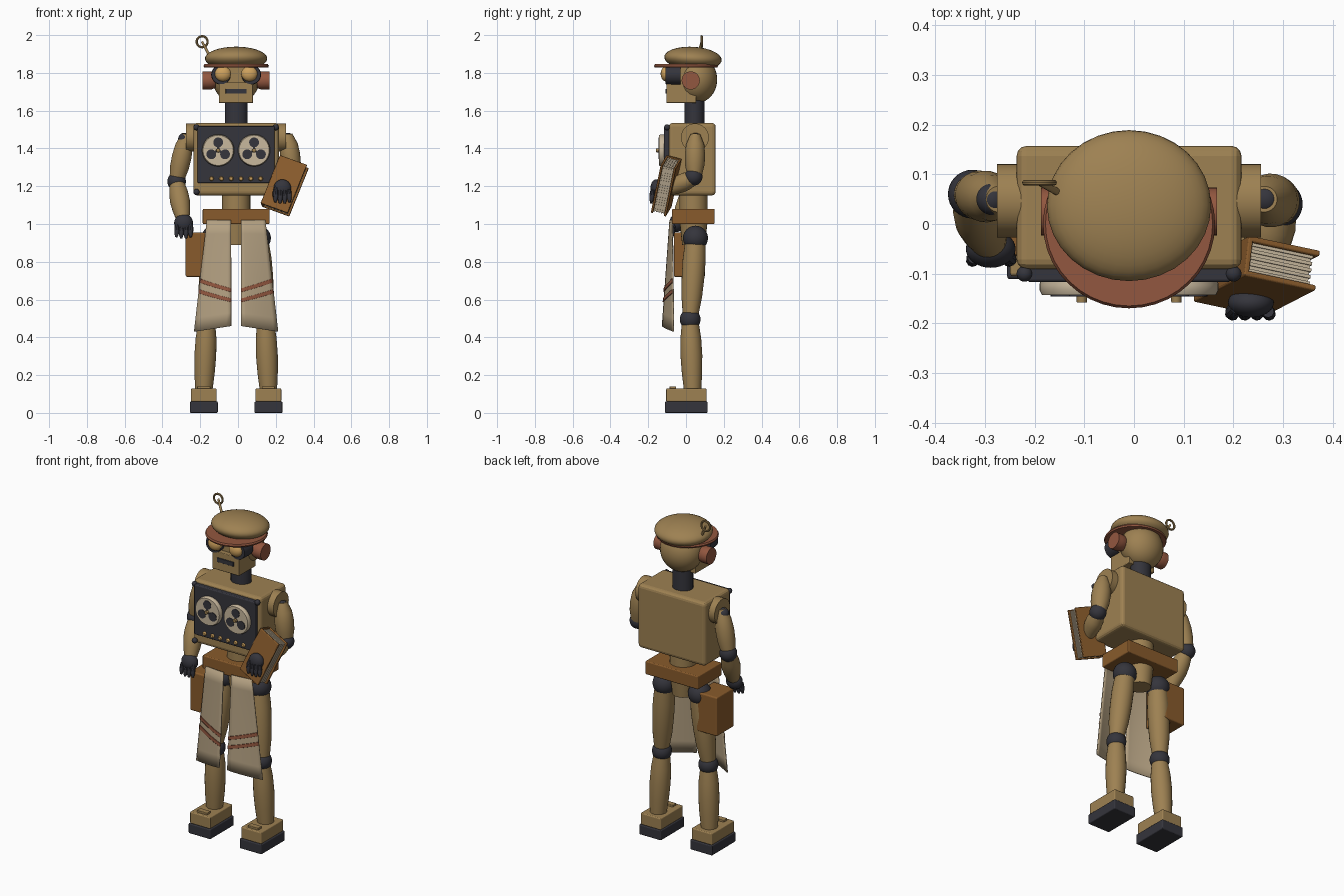
import bpy, bmesh, math
from mathutils import Vector, Matrix, Euler

old = bpy.data.objects.get("Cube")
if old:
    bpy.data.objects.remove(old, do_unlink=True)


def material(name, r, g, b):
    m = bpy.data.materials.new(name)
    m.use_nodes = True
    m.diffuse_color = (r, g, b, 1)
    m.node_tree.nodes["Principled BSDF"].inputs["Base Color"].default_value = (r, g, b, 1)
    return m


brass = material("brass", .34, .22, .085)
dark = material("dark_rubber", .035, .035, .045)
leather = material("brown_leather", .25, .105, .025)
rust = material("rust_red", .29, .095, .05)
cloth = material("linen", .45, .35, .22)
cream = material("cream", .58, .48, .34)
amber = material("amber_glass", .62, .36, .11)

CX = -0.01  # body centre line


def finish(name, bm, mat, smooth=True, bevel=0):
    bmesh.ops.recalc_face_normals(bm, faces=bm.faces)
    me = bpy.data.meshes.new(name)
    bm.to_mesh(me)
    bm.free()
    me.materials.append(mat)
    ob = bpy.data.objects.new(name, me)
    bpy.context.collection.objects.link(ob)
    if bevel:
        mod = ob.modifiers.new("Bevel", 'BEVEL')
        mod.width, mod.segments = bevel, 3
    if smooth:
        bpy.ops.object.select_all(action='DESELECT')
        ob.select_set(True)
        bpy.context.view_layer.objects.active = ob
        bpy.ops.object.shade_smooth_by_angle(angle=math.radians(35))
    return ob


def box(name, centre, size, mat, bevel=0.006, rot=None):
    bm = bmesh.new()
    bmesh.ops.create_cube(bm, size=1)
    m = Matrix.Translation(centre) @ (rot or Matrix()) @ Matrix.Diagonal((*size, 1))
    bm.transform(m)
    return finish(name, bm, mat, False, bevel)


def ball(name, centre, radii, mat, tilt=0):
    bm = bmesh.new()
    bmesh.ops.create_uvsphere(bm, u_segments=32, v_segments=20, radius=1)
    bm.transform(Matrix.Translation(centre) @ Matrix.Rotation(tilt, 4, 'X') @ Matrix.Diagonal((*radii, 1)))
    return finish(name, bm, mat)


def limb(name, start, end, radii, mat, squash=1, sides=24):
    """Tube from start to end whose radii are spread evenly along it."""
    start, end = Vector(start), Vector(end)
    axis = end - start
    turn = axis.to_track_quat('Z', 'Y')
    bm = bmesh.new()
    rings = []
    for i, r in enumerate(radii):
        base = start + axis * i / (len(radii) - 1)
        ring = []
        for k in range(sides):
            a = math.tau * k / sides
            ring.append(bm.verts.new(base + turn @ Vector((r * math.cos(a), r * squash * math.sin(a), 0))))
        rings.append(ring)
    for a, b in zip(rings, rings[1:]):
        for k in range(sides):
            n = (k + 1) % sides
            bm.faces.new((a[k], a[n], b[n], b[k]))
    bm.faces.new(rings[0])
    bm.faces.new(rings[-1])
    return finish(name, bm, mat)


def sheet(name, point, v_range, mat, thick, steps=8):
    """Thin cloth strip following point(u, v)."""
    bm = bmesh.new()
    rows = []
    for i in range(steps + 1):
        u = i / steps
        v0, v1 = v_range(u)
        rows.append([bm.verts.new(point(u, v0 + (v1 - v0) * j / steps)) for j in range(steps + 1)])
    for a, b in zip(rows, rows[1:]):
        for j in range(steps):
            bm.faces.new((a[j], b[j], b[j + 1], a[j + 1]))
    ob = finish(name, bm, mat)
    mod = ob.modifiers.new("Solidify", 'SOLIDIFY')
    mod.thickness, mod.offset = thick, 0


def hand(name, palm, radii, reach):
    """Rounded palm with four drooping fingers and a thumb."""
    palm = Vector(palm)
    ball(name + "_palm", palm, radii, dark)
    for i in range(4):
        x = (i - 1.5) * .023
        root = palm + Vector((x, -.018, -.01))
        tip = palm + Vector((x * 1.1, -.026, -reach + abs(x) * .3))
        limb(f"{name}_finger", root, tip, (.012, .014, .013, .006), dark, sides=10)
    side = 1 if palm.x < 0 else -1
    limb(name + "_thumb", palm + Vector((side * .03, -.01, .01)),
         palm + Vector((side * .045, -.025, -.045)), (.012, .014, .007), dark, sides=10)


# Legs and boots
for s, side in ((-1, "right"), (1, "left")):
    foot_x, knee_x, hip_x = (CX + s * d for d in (.171, .155, .118))
    box(side + "_sole", (foot_x, .002, .03), (.148, .226, .06), dark)
    box(side + "_boot", (foot_x, .002, .094), (.136, .214, .07), brass)
    box(side + "_buckle", (foot_x, -.07, .133), (.07, .035, .015), brass, .003)
    limb(side + "_shin", (foot_x, .035, .12), (knee_x, .022, .49), (.046, .054, .058, .055, .043), brass)
    ball(side + "_knee", (knee_x, .022, .495), (.055,) * 3, dark)
    limb(side + "_thigh", (knee_x, .024, .52), (hip_x, .05, .91), (.042, .055, .06, .061, .054), brass)
    ball(side + "_hip", (hip_x, .05, .925), (.066,) * 3, dark)

# Pelvis, belt, waist and torso
limb("pelvis", (CX, .04, .89), (CX, .04, 1.02), (.06, .068, .075), brass)
box("belt", (CX, .039, 1.04), (.354, .226, .08), leather, .006)
limb("waist", (CX, .04, 1.07), (CX, .04, 1.17), (.075, .075), brass)
box("torso", (CX, .033, 1.343), (.452, .248, .384), brass, .02)
limb("neck", (CX, .045, 1.52), (CX, .045, 1.66), (.06, .06), dark, .88)
box("pouch", (-.208, .018, .838), (.138, .165, .235), leather, .008)

# Apron halves with two stripes each
for s, side in ((-1, "right"), (1, "left")):
    def apron(u, v, lift=0):
        outer = .155 + .067 * v
        y_in, y_out = -.085 - .04 * v, -.072 + .007 * v
        return Vector((CX + s * (.026 + (outer - .026) * u),
                       y_in + (y_out - y_in) * u ** 1.4 - lift,
                       1.02 - v * (.56 + .03 * u)))
    sheet(side + "_apron", apron, lambda u: (0, 1), cloth, .006)
    for k in range(2):
        top = .645 + .095 * k
        sheet(side + "_apron_stripe", lambda u, v: apron(u, v, .005),
              lambda u: (top - .12 * u, top + .035 - .12 * u), rust, .005)

# Tape deck on the chest
box("chest_panel", (CX, -.1, 1.367), (.408, .034, .302), dark, .006)
for s in (-1, 1):
    rx, rz = CX + s * .095, 1.39
    limb("reel", (rx, -.112, rz), (rx, -.143, rz), (.083, .085, .085, .08), cream, sides=40)
    limb("reel_hub", (rx, -.14, rz), (rx, -.158, rz), (.011, .01), brass, sides=16)
    for k in range(3):
        a = math.pi / 2 + math.tau * k / 3
        c = Vector((rx + .042 * math.cos(a), 0, rz + .042 * math.sin(a)))
        limb("reel_hole", c + Vector((0, -.14, 0)), c + Vector((0, -.146, 0)), (.026, .026), dark)
        mid = Vector((rx + .018 * math.cos(a), -.144, rz + .018 * math.sin(a)))
        box("reel_slot", mid, (.028, .004, .012), dark, 0, Matrix.Rotation(-a, 4, 'Y'))
    for z in (1.512, 1.17):
        ball("screw", (CX + s * .21, -.1, z), (.016,) * 3, dark)
for i in range(6):
    bx = CX + (i - 2.5) * .052
    limb("button", (bx, -.115, 1.24), (bx, -.127, 1.24), (.012, .012, .008), amber, sides=16)

# Shoulders
for s, side in ((-1, "right"), (1, "left")):
    limb(side + "_shoulder", (CX + s * .2, .047, 1.458), (CX + s * .265, .047, 1.458),
         (.074, .074, .074), brass, sides=32)
    ball(side + "_shoulder_pivot", (CX + s * .275, .05, 1.45), (.032,) * 3, dark)

# Right arm hanging down
limb("right_upper_arm", (-.272, .05, 1.475), (-.323, .06, 1.24), (.026, .046, .052, .05, .04), brass)
ball("right_elbow", (-.325, .06, 1.225), (.049,) * 3, dark)
limb("right_forearm", (-.322, .05, 1.21), (-.292, -.035, 1.03), (.04, .05, .053, .047, .036), brass)
hand("right_hand", (-.288, -.05, 1.005), (.05, .038, .048), .085)

# Left arm bent around the book
limb("left_upper_arm", (.262, .05, 1.475), (.288, .045, 1.26), (.026, .048, .054, .052, .04), brass)
ball("left_elbow", (.292, .04, 1.25), (.047,) * 3, dark)
limb("left_forearm", (.288, .03, 1.24), (.25, -.09, 1.185), (.04, .048, .048, .042, .036), brass)
hand("left_hand", (.235, -.158, 1.19), (.046, .03, .046), .085)

# Book with covers, spine and page sheets
turn = Euler((0, .35, 0)).to_matrix().to_4x4()
turn = Matrix.Rotation(-.12, 4, 'Z') @ Matrix.Rotation(-.25, 4, 'X') @ turn
book_at = Vector((.247, -.105, 1.202))


def book_part(name, offset, size, mat, bevel=0):
    box(name, book_at + turn.to_3x3() @ Vector(offset), size, mat, bevel, turn)


for y in (-.036, .036):
    book_part("book_cover", (0, y, 0), (.155, .012, .28), leather, .004)
book_part("book_spine", (-.073, 0, 0), (.01, .08, .28), leather, .003)
for i in range(9):
    trim = .006 * (i % 2)
    book_part("book_pages", (-.004, (i - 4) * .0068, 0), (.14 - trim, .0068, .264 - trim), cream)

# Head, jaw and mouth
ball("skull", (CX, .055, 1.765), (.124, .11, .125), brass)
box("jaw", (CX, -.025, 1.695), (.18, .158, .11), brass, .004)
box("brow", (CX, -.01, 1.79), (.19, .13, .1), brass, .004)
box("mouth", (CX, -.105, 1.703), (.11, .008, .026), dark, .002)

# Goggles and ear cups
for s, side in ((-1, "right"), (1, "left")):
    ex = CX + s * .08
    limb(side + "_goggle", (ex, -.03, 1.79), (ex, -.108, 1.79), (.052, .052, .05), dark)
    ball(side + "_lens", (CX + s * .07, -.106, 1.795), (.043, .028, .04), amber)
    limb(side + "_ear_cup", (CX + s * .11, .025, 1.76), (CX + s * .177, .025, 1.76),
         (.04, .048, .048, .048), rust, sides=32)

# Cap with brim
ball("cap_crown", (CX, .037, 1.876), (.165, .152, .062), brass, -.06)
limb("cap_brim", (CX, 0, 1.829), (CX, 0, 1.846), (.17, .173, .168), rust, .98, 40)

# Wind-up antenna with ring
ring_at = Vector((-.19, .083, 1.965))
limb("antenna_rod", (-.145, .06, 1.88), ring_at, (.008, .007, .006), brass, sides=12)
bpy.ops.mesh.primitive_torus_add(location=ring_at, rotation=(math.pi / 2, 0, 0), major_radius=.029,
                                 minor_radius=.006, major_segments=32, minor_segments=10)
ring = bpy.context.object
ring.name = "antenna_ring"
ring.data.materials.append(brass)
bpy.ops.object.shade_smooth_by_angle(angle=math.radians(35))
